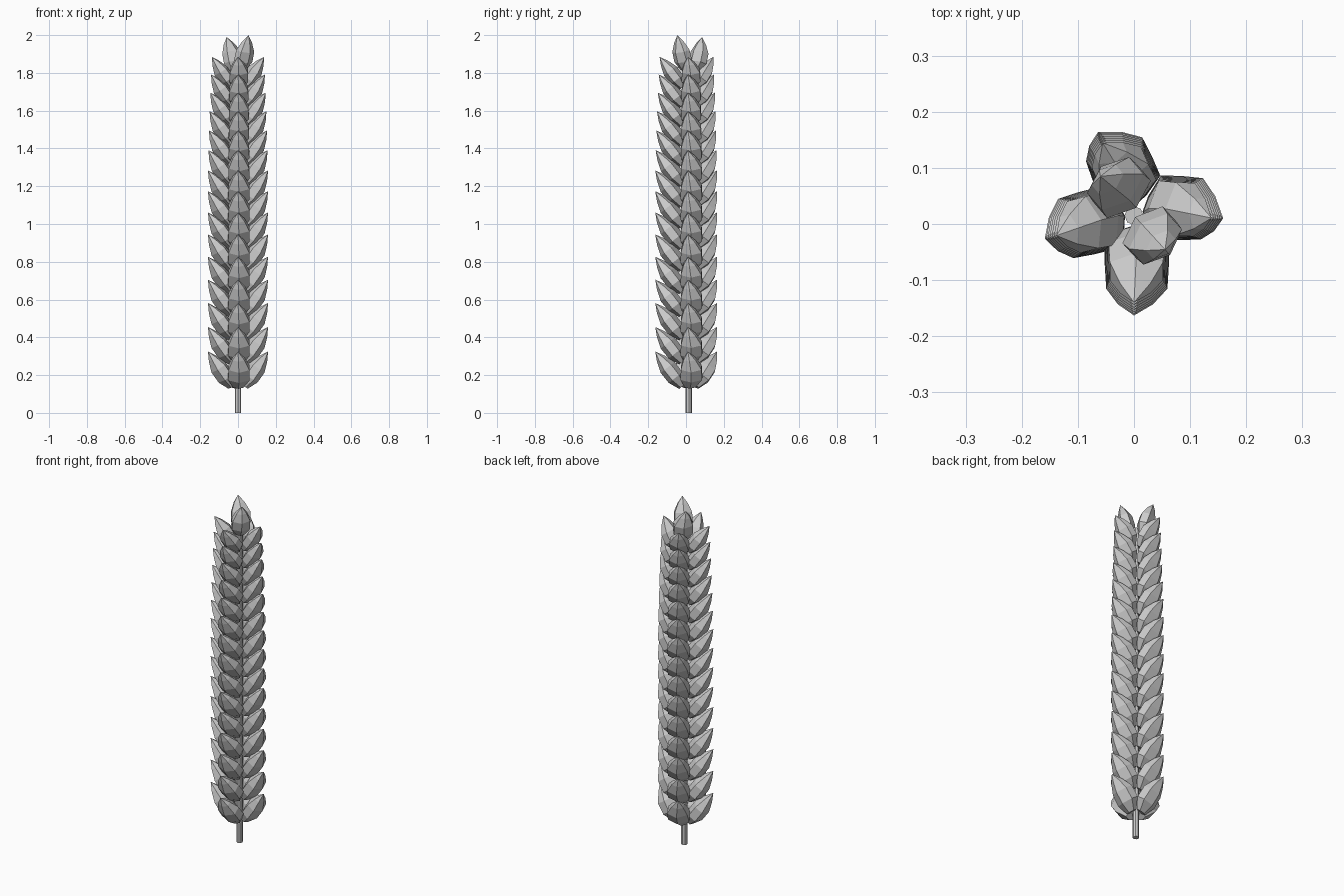
import bpy, bmesh, math
from mathutils import Vector

if "Cube" in bpy.data.objects:
    bpy.data.objects.remove(bpy.data.objects["Cube"])

CENTRE = Vector((0, 0.015, 0))
UP = Vector((0, 0, 1))

# grain rings: (fraction along axis, half width, half depth, share of sideways bend)
RINGS = [(0.04, 0.032, 0.022, 0.5), (0.28, 0.066, 0.046, 1.0),
         (0.56, 0.063, 0.047, 1.0), (0.80, 0.036, 0.026, 0.5)]


def add_grain(bm, angle, z_tip, r_base, r_tip, length, bend=0.0, size=1.0):
    """Six-sided pointed husk leaning outwards, with a ridge on its outer side."""
    out = Vector((math.cos(angle), math.sin(angle), 0))
    side = UP.cross(out)
    base = CENTRE + out * r_base + UP * (z_tip - length)
    tip = CENTRE + out * r_tip + UP * z_tip
    axis = (tip - base).normalized()
    normal = side.cross(axis).normalized()
    if normal.dot(out) < 0:
        normal = -normal
    loops = []
    for t, w, d, b in RINGS:
        c = base.lerp(tip, t) + side * bend * b
        loops.append([bm.verts.new(c + normal * math.cos(k * math.pi / 3) * d * size
                                   + side * math.sin(k * math.pi / 3) * w * size)
                      for k in range(6)])
    apex = bm.verts.new(tip)
    faces = [bm.faces.new(loops[0])]
    for a, b in zip(loops, loops[1:]):
        for k in range(6):
            j = (k + 1) % 6
            faces.append(bm.faces.new((a[k], a[j], b[j], b[k])))
    for k in range(6):
        faces.append(bm.faces.new((loops[-1][k], loops[-1][(k + 1) % 6], apex)))


def finish(name, bm):
    bmesh.ops.recalc_face_normals(bm, faces=bm.faces)
    mesh = bpy.data.meshes.new(name)
    bm.to_mesh(mesh)
    bm.free()
    obj = bpy.data.objects.new(name, mesh)
    bpy.context.collection.objects.link(obj)


# four columns of overlapping grains: name, tip offset from the stem, sideways bend
COLUMNS = [("right_grains", (0.159, -0.005), 0.016),
           ("left_grains", (-0.159, -0.041), -0.008),
           ("front_grains", (0.0, -0.178), 0.005),
           ("back_grains", (-0.064, 0.149), -0.014)]
for name, (x, y), bend in COLUMNS:
    bm = bmesh.new()
    for i in range(15):
        z = 0.325 + 0.131 * i - 0.0014 * i * i
        s = 1 - 0.13 * max(0, (i - 8) / 6) ** 1.3
        add_grain(bm, math.atan2(y, x), z, 0.028, math.hypot(x, y) * s,
                  0.192 * s, bend * s, s)
    finish(name, bm)

# two upright grains at the top
bm = bmesh.new()
add_grain(bm, math.atan2(-0.06, 0.055), 2.0, 0.025, 0.082, 0.19, 0.0, 0.85)
add_grain(bm, math.atan2(0.07, -0.06), 1.99, 0.03, 0.092, 0.19, -0.012, 0.9)
finish("top_grains", bm)

# stem
bpy.ops.mesh.primitive_cylinder_add(vertices=8, radius=0.017, depth=1.85,
                                    location=CENTRE + UP * 0.925)
bpy.context.object.name = "stem"
